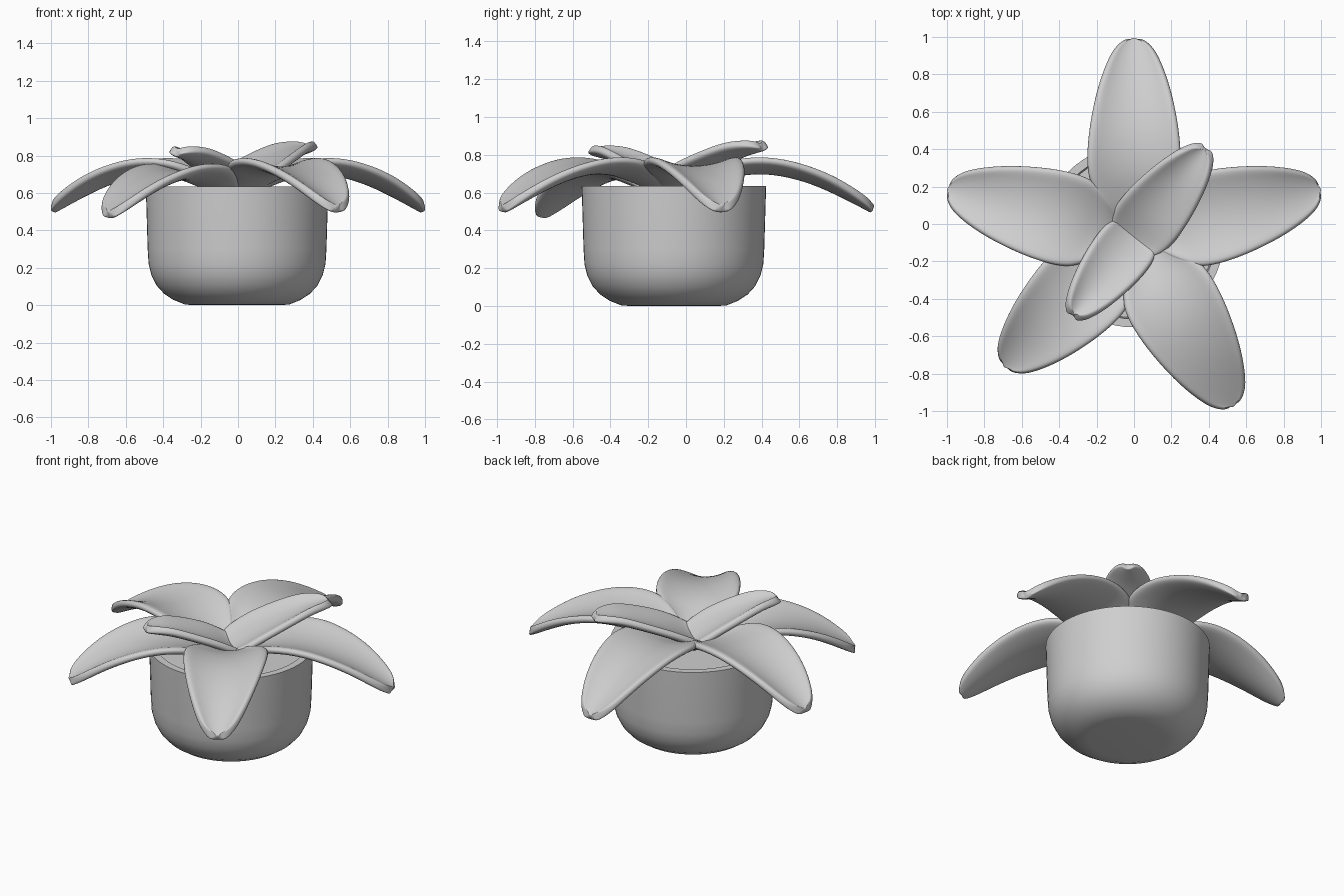
import bpy, bmesh, math
from mathutils import Vector

cube = bpy.data.objects.get("Cube")
if cube:
    bpy.data.objects.remove(cube)

grey = bpy.data.materials.new("plain_grey")
grey.use_nodes = True
GREY = (0.62, 0.62, 0.62, 1)
grey.diffuse_color = GREY
grey.node_tree.nodes["Principled BSDF"].inputs["Base Color"].default_value = GREY

CENTRE = Vector((0, -0.07, 0))


def make_object(name, bm):
    bmesh.ops.recalc_face_normals(bm, faces=bm.faces)
    mesh = bpy.data.meshes.new(name)
    bm.to_mesh(mesh)
    bm.free()
    mesh.materials.append(grey)
    obj = bpy.data.objects.new(name, mesh)
    bpy.context.collection.objects.link(obj)
    bpy.ops.object.select_all(action='DESELECT')
    obj.select_set(True)
    bpy.context.view_layer.objects.active = obj
    return obj


def lathe(name, profile, segments=64):
    bm = bmesh.new()
    verts = [bm.verts.new((r, 0, z)) for r, z in profile]
    edges = [bm.edges.new(pair) for pair in zip(verts, verts[1:])]
    bmesh.ops.spin(bm, geom=verts + edges, cent=(0, 0, 0), axis=(0, 0, 1),
                   angle=math.tau, steps=segments)
    bmesh.ops.remove_doubles(bm, verts=bm.verts, dist=0.0005)
    obj = make_object(name, bm)
    obj.location = (-0.005, -0.064, 0)
    bpy.ops.object.shade_smooth_by_angle(angle=math.radians(35))
    return obj


def sample(points, t):
    """Linear lookup in a short list of (position, value) pairs."""
    for (a, u), (b, v) in zip(points, points[1:]):
        if t <= b:
            return u + (v - u) * (t - a) / (b - a)
    return points[-1][1]


# Half width along a leaf, as a share of its widest point: wedge base, blunt tip
OUTLINE = [(0, .1), (.08, .34), (.16, .61), (.24, .86), (.31, .98), (.42, 1),
           (.55, .95), (.7, .83), (.82, .68), (.91, .52), (.96, .39),
           (.99, .24), (1, .1)]


def leaf(name, degrees, start, end, half_width, curl, heights):
    """Thick channelled blade whose edges curl up from the midrib."""
    bm = bmesh.new()
    a = math.radians(degrees)
    along = Vector((math.cos(a), math.sin(a), 0))
    across = Vector((-along.y, along.x, 0))
    columns = 8
    rows = []
    for t, share in OUTLINE:
        row = []
        for i in range(columns + 1):
            u = 2 * i / columns - 1
            pos = (CENTRE + along * (start + (end - start) * t)
                   + across * (u * half_width * share))
            pos.z = sample(heights, t) + curl * min(1, 1.5 * share) * u * u
            row.append(bm.verts.new(pos))
        rows.append(row)
    for low, high in zip(rows, rows[1:]):
        for i in range(columns):
            bm.faces.new((low[i], low[i + 1], high[i + 1], high[i]))
    obj = make_object(name, bm)
    solid = obj.modifiers.new("thickness", 'SOLIDIFY')
    solid.thickness = 0.046
    solid.offset = 0
    smooth = obj.modifiers.new("smooth", 'SUBSURF')
    smooth.levels = smooth.render_levels = 2
    bpy.ops.object.shade_smooth()
    return obj


# Rounded pot with a thick rim, and the soil inside it
lathe("pot", [(0, 0), (.23, 0), (.28, .004), (.34, .028), (.39, .061),
              (.43, .105), (.458, .16), (.473, .22), (.478, .3), (.488, .635),
              (.443, .635), (.43, .5), (0, .5)])
lathe("soil", [(.436, .55), (.436, .57), (0, .575)])

# Five large drooping leaves: name, angle, length, drop below the highest
LARGE = [("back_leaf", 90, 1.06, 0), ("left_leaf", 14.5, 1.025, 0),
         ("right_leaf", 165.5, 1.025, 0), ("front_right_leaf", 225, .975, .03),
         ("front_left_leaf", 300.5, 1.045, 0)]
ARCH = [(0, .57), (.16, .655), (.31, .708), (.42, .722), (.55, .712),
        (.7, .667), (.82, .61), (.91, .562), (1, .512)]
for name, angle, length, drop in LARGE:
    leaf(name, angle, 0, length, .253, .058, [(t, z - drop) for t, z in ARCH])

# Two small upright leaves crossing over the middle
RISE = [(0, .53), (.24, .61), (.42, .69), (.6, .75), (.79, .805), (1, .842)]
leaf("inner_back_leaf", 51, -.2, .608, .185, .05, RISE)
leaf("inner_front_leaf", 232, -.19, .53, .165, .045,
     [(t, z - .025 * t) for t, z in RISE])
